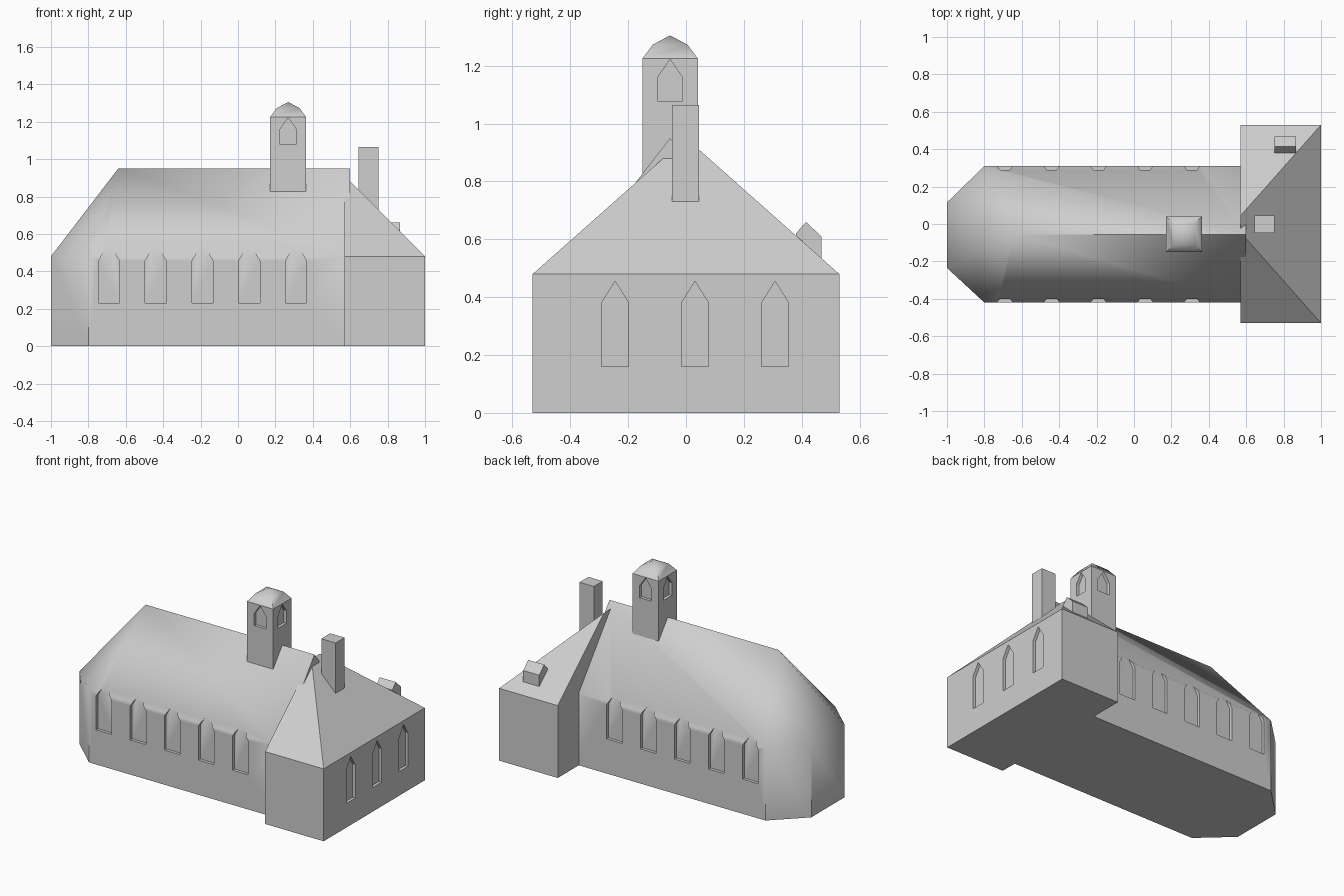
import bpy, bmesh, math

if "Cube" in bpy.data.objects:
    bpy.data.objects.remove(bpy.data.objects["Cube"])

stone = bpy.data.materials.new("light grey stone")
stone.diffuse_color = (0.62, 0.62, 0.62, 1)
stone.use_nodes = True
stone.node_tree.nodes["Principled BSDF"].inputs["Base Color"].default_value = stone.diffuse_color


def make(name, verts, faces):
    mesh = bpy.data.meshes.new(name)
    mesh.from_pydata(verts, [], faces)
    bm = bmesh.new()
    bm.from_mesh(mesh)
    bmesh.ops.recalc_face_normals(bm, faces=bm.faces)
    bm.to_mesh(mesh)
    bm.free()
    mesh.materials.append(stone)
    ob = bpy.data.objects.new(name, mesh)
    bpy.context.collection.objects.link(ob)
    return ob


def prism(name, ring, offset):
    """Extrude a closed ring of 3D points along an offset."""
    n = len(ring)
    top = [tuple(a + b for a, b in zip(p, offset)) for p in ring]
    sides = [(i, (i + 1) % n, n + (i + 1) % n, n + i) for i in range(n)]
    return make(name, list(ring) + top, [tuple(range(n)), tuple(range(n, 2 * n))] + sides)


def box(name, x0, x1, y0, y1, z0, z1):
    return prism(name, [(x0, y0, z0), (x1, y0, z0), (x1, y1, z0), (x0, y1, z0)], (0, 0, z1 - z0))


def window(target, axis, wall, inward, centre, half, sill, shoulder, tip, depth=0.02):
    """Cut a pointed window recess into a wall facing along the given axis."""
    outline = [(-half, sill), (half, sill), (half, shoulder), (0, tip), (-half, shoulder)]
    start, length = wall - 0.05 * inward, (0.05 + depth) * inward
    if axis == "y":
        cutter = prism("window_cutter", [(centre + u, start, z) for u, z in outline], (0, length, 0))
    else:
        cutter = prism("window_cutter", [(start, centre + u, z) for u, z in outline], (length, 0, 0))
    mod = target.modifiers.new("window", "BOOLEAN")
    mod.object, mod.operation, mod.solver = cutter, "DIFFERENCE", "EXACT"
    bpy.context.view_layer.objects.active = target
    bpy.ops.object.modifier_apply(modifier=mod.name)
    bpy.data.objects.remove(cutter)


def smooth(ob, degrees):
    bpy.ops.object.select_all(action="DESELECT")
    ob.select_set(True)
    bpy.context.view_layer.objects.active = ob
    bpy.ops.object.shade_smooth_by_angle(angle=math.radians(degrees))


# Nave with a three-sided apse and hipped roof
MID, EAVE = -0.055, 0.48
plan = [(0.6, -0.42), (-0.8, -0.42), (-1, -0.235), (-1, 0.115), (-0.8, 0.31), (0.6, 0.31)]
verts = [(x, y, 0) for x, y in plan] + [(x, y, EAVE) for x, y in plan]
verts += [(0.6, MID, 0.95), (-0.64, MID, 0.95)]
faces = [tuple(range(6))] + [(i, i + 1, i + 7, i + 6) for i in range(5)]
faces += [(6, 7, 13, 12), (7, 8, 13), (8, 9, 13), (9, 10, 13), (10, 11, 12, 13), (0, 6, 12, 11, 5)]
nave = make("nave", verts, faces)
for i in range(5):
    for wall, inward in ((-0.42, 1), (0.31, -1)):
        window(nave, "y", wall, inward, -0.69 + 0.25 * i, 0.057, 0.23, 0.455, 0.55)
smooth(nave, 40)

# Cross wing with a roof hipped on its outer side
wing_plan = [(0.57, -0.53), (1, -0.53), (1, 0.53), (0.57, 0.53)]
verts = [(x, y, z) for z in (0, EAVE) for x, y in wing_plan]
verts += [(0.57, -0.045, 0.91), (0.57, 0.045, 0.91)]
wing = make("cross_wing", verts, [(0, 1, 2, 3), (0, 1, 5, 4), (1, 2, 6, 5), (2, 3, 7, 6),
                                  (4, 5, 8), (5, 6, 9, 8), (6, 7, 9), (0, 4, 8, 9, 7, 3)])
for y in (-0.245, 0.031, 0.308):
    window(wing, "x", 1.0, -1, y, 0.047, 0.16, 0.38, 0.455)

# Bell tower
TX, TY, HALF, TOP = 0.268, MID, 0.096, 1.225
tower = box("bell_tower", TX - HALF, TX + HALF, TY - HALF, TY + HALF, 0.7, TOP)
for s in (-1, 1):
    window(tower, "y", TY + s * HALF, -s, TX, 0.043, 1.078, 1.16, 1.222)
    window(tower, "x", TX + s * HALF, -s, TY, 0.043, 1.078, 1.16, 1.222)

# Domed tower cap: square rings closing to a point
verts, faces = [], [(0, 1, 2, 3)]
for h, z in ((HALF, TOP), (0.06, 1.273)):
    verts += [(TX + a * h, TY + b * h, z) for a, b in ((-1, -1), (1, -1), (1, 1), (-1, 1))]
verts.append((TX, TY, 1.305))
for i in range(4):
    j = (i + 1) % 4
    faces += [(i, j, j + 4, i + 4), (i + 4, j + 4, 8)]
smooth(make("tower_cap", verts, faces), 60)

# Chimney and small gabled roof vent
box("chimney", 0.645, 0.75, -0.048, 0.045, 0.65, 1.065)
prism("roof_vent", [(0.75, 0.38, 0.5), (0.75, 0.468, 0.5), (0.75, 0.468, 0.61),
                    (0.75, 0.415, 0.66), (0.75, 0.38, 0.62)], (0.117, 0, 0))
